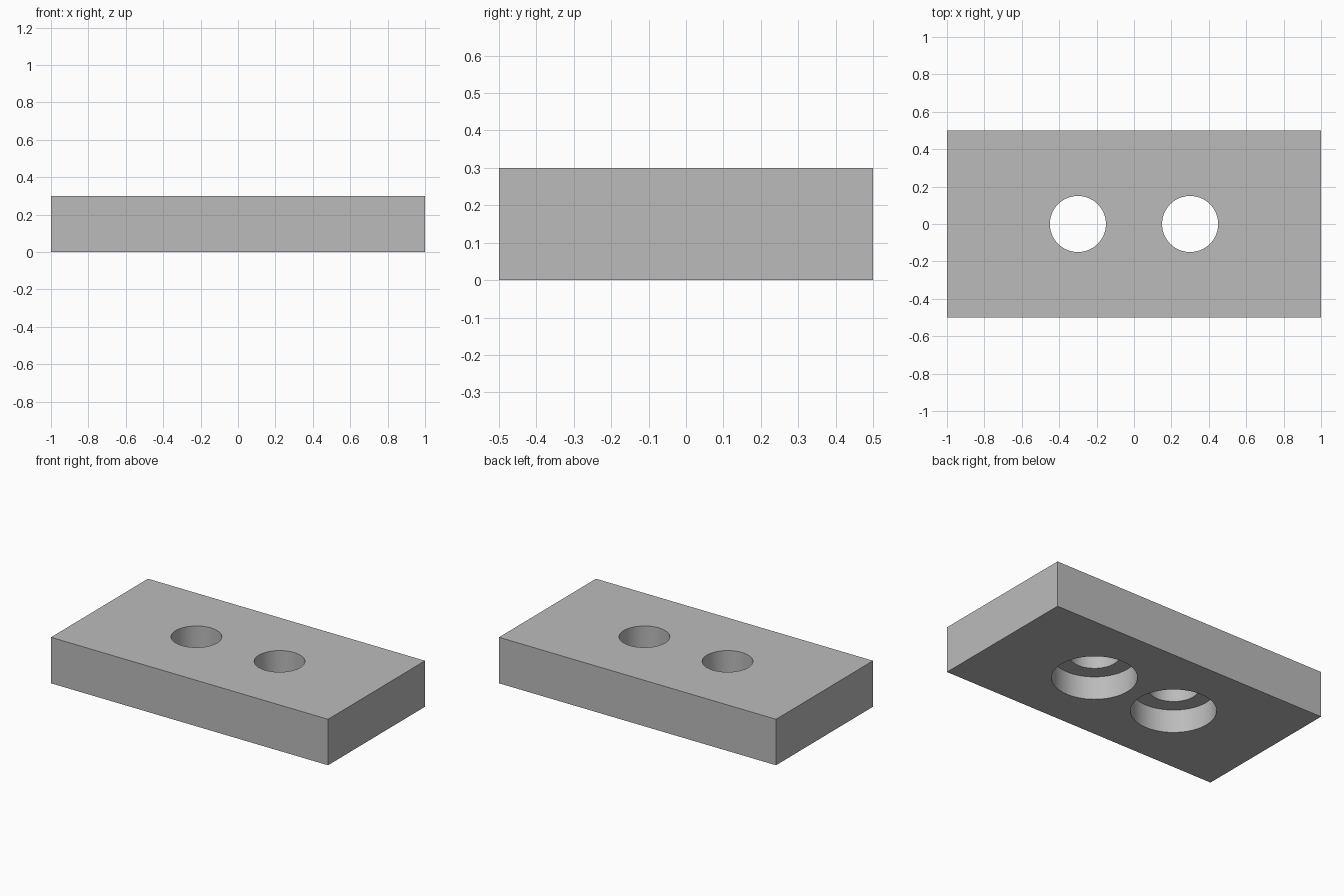
import bpy
import math

cube = bpy.data.objects.get("Cube")
if cube:
    bpy.data.objects.remove(cube, do_unlink=True)

LENGTH, WIDTH, HEIGHT = 2.0, 1.0, 0.3
HOLE_X, HOLE_R = 0.3, 0.15
BORE_R, BORE_DEPTH = 0.25, 0.15

# Plain grey material
grey = bpy.data.materials.new("grey")
grey.use_nodes = True
colour = (0.5, 0.5, 0.5, 1.0)
grey.diffuse_color = colour
grey.node_tree.nodes["Principled BSDF"].inputs["Base Color"].default_value = colour

# Rectangular block
bpy.ops.mesh.primitive_cube_add(size=1, location=(0, 0, HEIGHT / 2))
block = bpy.context.object
block.name = "counterbored_block"
block.scale = (LENGTH, WIDTH, HEIGHT)
bpy.ops.object.transform_apply(location=True, rotation=False, scale=True)
block.data.materials.append(grey)


def drill(x, radius, bottom, top):
    """Cut a vertical round hole in the block between two heights."""
    bpy.ops.mesh.primitive_cylinder_add(
        vertices=64, radius=radius, depth=top - bottom,
        location=(x, 0, (bottom + top) / 2))
    cutter = bpy.context.object
    cutter.name = "hole_cutter"
    cutter.hide_render = True
    cutter.data.materials.append(grey)
    cut = block.modifiers.new("hole", 'BOOLEAN')
    cut.operation = 'DIFFERENCE'
    cut.solver = 'EXACT'
    cut.object = cutter
    bpy.ops.object.select_all(action='DESELECT')
    block.select_set(True)
    bpy.context.view_layer.objects.active = block
    bpy.ops.object.modifier_apply(modifier=cut.name)
    bpy.data.objects.remove(cutter, do_unlink=True)


# Through holes, each with a wider counterbore from below
for side in (-1, 1):
    drill(side * HOLE_X, HOLE_R, -0.1, HEIGHT + 0.1)
    drill(side * HOLE_X, BORE_R, -0.1, BORE_DEPTH)

# Smooth hole walls, sharp rims
bpy.ops.object.shade_smooth_by_angle(angle=math.radians(30))
